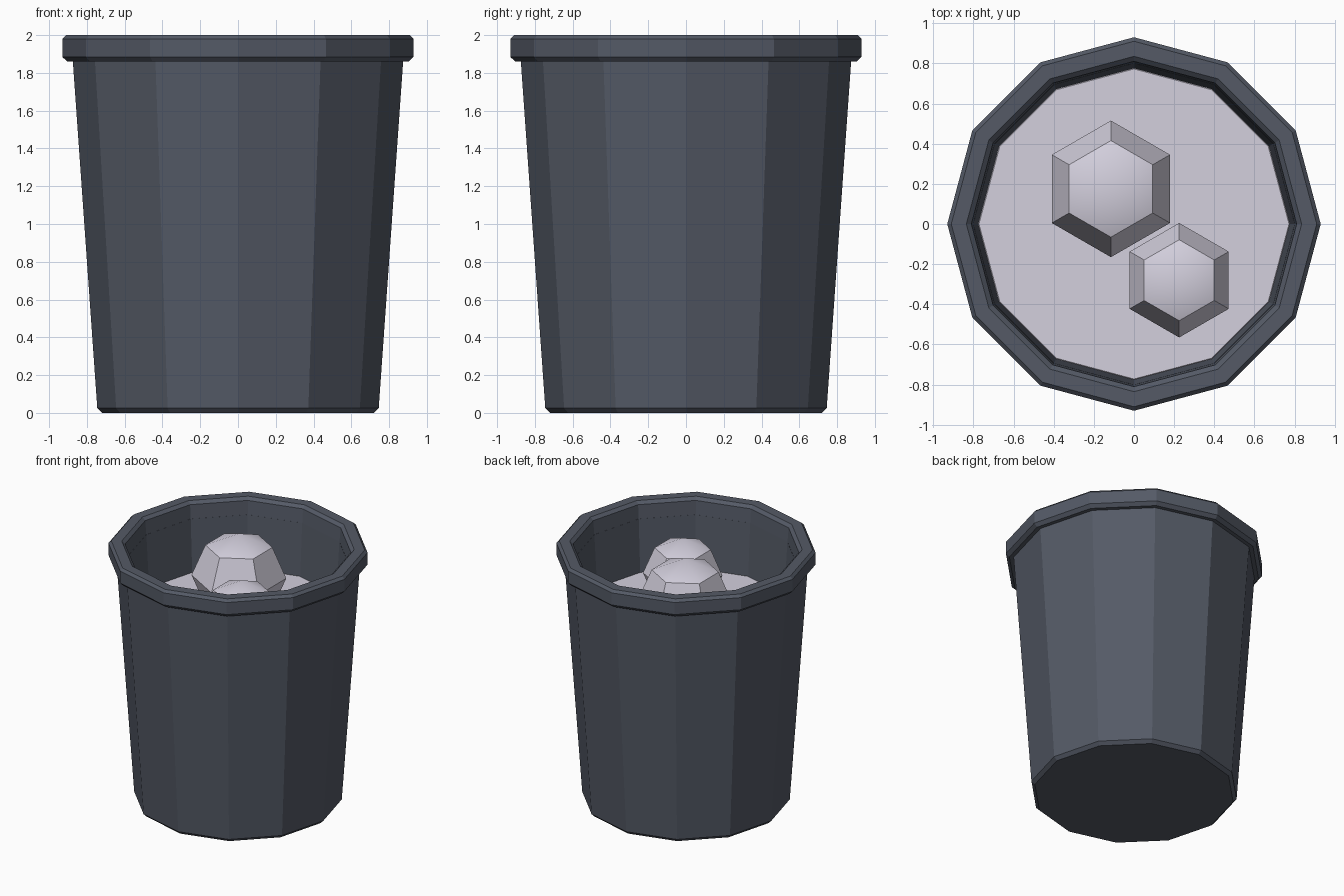
import bpy
import bmesh
from math import cos, sin, tau, radians

SIDES = 12

cube = bpy.data.objects.get("Cube")
if cube:
    bpy.data.objects.remove(cube)


def make_material(name, colour):
    mat = bpy.data.materials.new(name)
    mat.use_nodes = True
    mat.diffuse_color = (*colour, 1)
    bsdf = mat.node_tree.nodes["Principled BSDF"]
    bsdf.inputs["Base Color"].default_value = (*colour, 1)
    bsdf.inputs["Roughness"].default_value = 0.8
    return mat


def lathe(name, profile, mat, ring=False):
    """Turn a (radius, height) profile; cap the ends, or join them if ring."""
    bm = bmesh.new()
    rings = [[bm.verts.new((r * cos(tau * i / SIDES), r * sin(tau * i / SIDES), z))
              for i in range(SIDES)] for r, z in profile]
    pairs = list(zip(rings, rings[1:]))
    if ring:
        pairs.append((rings[-1], rings[0]))
    else:
        bm.faces.new(rings[0])
        bm.faces.new(rings[-1])
    for low, high in pairs:
        for i in range(SIDES):
            j = (i + 1) % SIDES
            bm.faces.new((low[i], low[j], high[j], high[i]))
    bmesh.ops.recalc_face_normals(bm, faces=bm.faces)
    mesh = bpy.data.meshes.new(name)
    bm.to_mesh(mesh)
    bm.free()
    mesh.materials.append(mat)
    obj = bpy.data.objects.new(name, mesh)
    bpy.context.collection.objects.link(obj)
    return obj


def lump(name, location, radius, mat):
    """Six-sided rounded lump with a smooth cap and crisp sides."""
    bpy.ops.mesh.primitive_uv_sphere_add(segments=6, ring_count=4,
                                         radius=radius, location=location)
    obj = bpy.context.object
    obj.name = name
    obj.data.materials.append(mat)
    bpy.ops.object.shade_smooth_by_angle(angle=radians(30))


plastic = make_material("dark slate plastic", (0.089, 0.102, 0.133))
pale = make_material("pale lilac filling", (0.658, 0.631, 0.73))

# Tapered bucket: outer wall up, inner wall down to its floor
lathe("bin_body", [(0.72, 0), (0.745, 0.025), (0.875, 1.87),
                   (0.80, 1.87), (0.77, 1.36)], plastic)

# Chamfered rim
lathe("bin_rim", [(0.905, 1.86), (0.93, 1.885), (0.93, 1.98), (0.91, 2),
                  (0.835, 2), (0.81, 1.978), (0.80, 1.86)], plastic, ring=True)

# Filling and the two lumps on top
lathe("filling", [(0.77, 1.37), (0.782, 1.45), (0.772, 1.46)], pale)
lump("large_lump", (-0.115, 0.175, 1.655), 0.34, pale)
lump("small_lump", (0.225, -0.28, 1.605), 0.285, pale)
